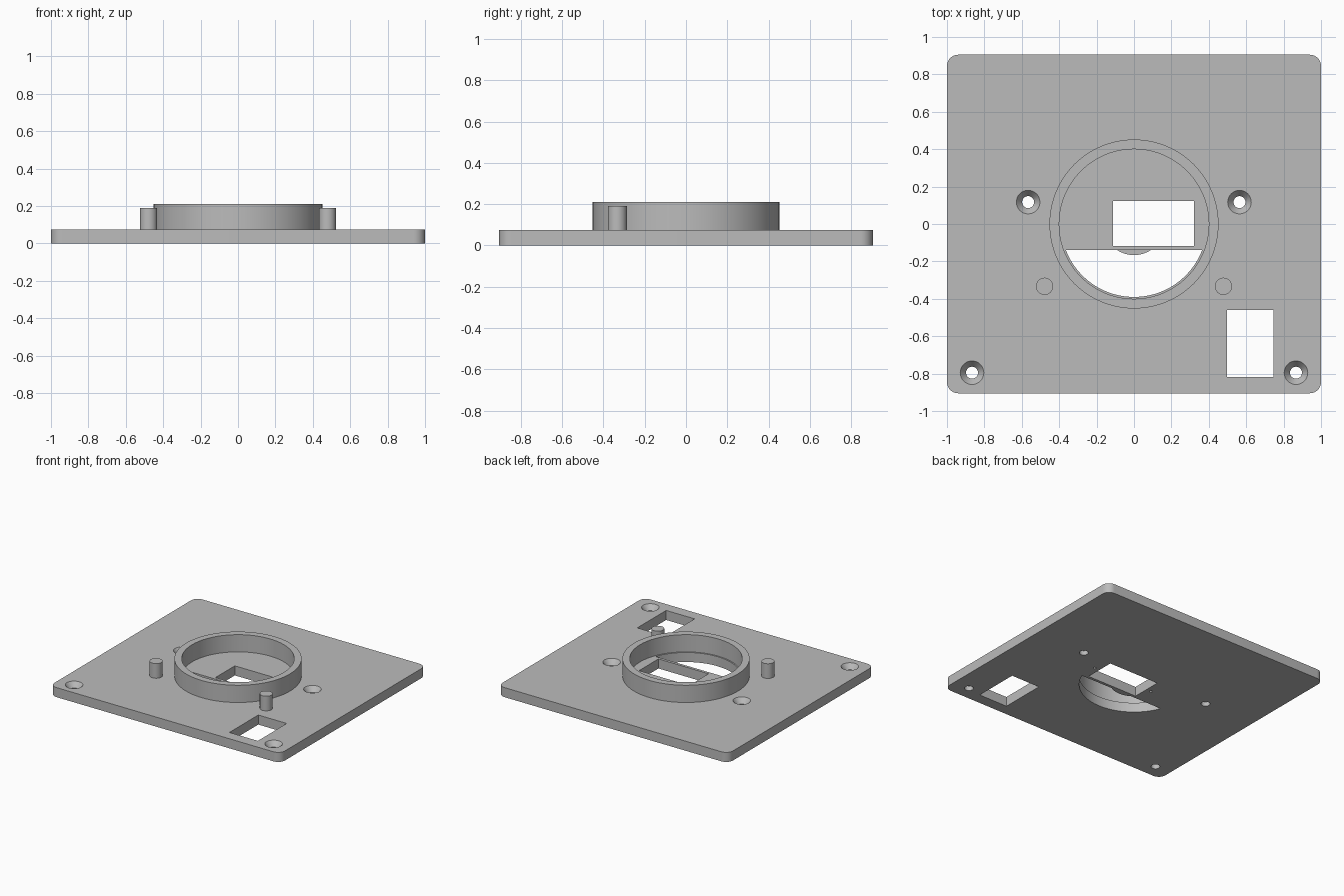
import bpy, bmesh, math

if "Cube" in bpy.data.objects:
    bpy.data.objects.remove(bpy.data.objects["Cube"])

T = 0.075          # plate thickness
grey = bpy.data.materials.new("matte grey")
grey.diffuse_color = (0.5, 0.5, 0.5, 1)
grey.use_nodes = True
grey.node_tree.nodes["Principled BSDF"].inputs["Base Color"].default_value = grey.diffuse_color


def finish(bm, name):
    bmesh.ops.recalc_face_normals(bm, faces=bm.faces)
    me = bpy.data.meshes.new(name)
    bm.to_mesh(me)
    bm.free()
    me.materials.append(grey)
    ob = bpy.data.objects.new(name, me)
    bpy.context.collection.objects.link(ob)
    return ob


def prism(name, pts, z0, z1):
    """Extrude a flat outline from z0 to z1."""
    bm = bmesh.new()
    f = bm.faces.new([bm.verts.new((x, y, z0)) for x, y in pts])
    r = bmesh.ops.extrude_face_region(bm, geom=[f])
    vs = [v for v in r["geom"] if isinstance(v, bmesh.types.BMVert)]
    bmesh.ops.translate(bm, verts=vs, vec=(0, 0, z1 - z0))
    return finish(bm, name)


def lathe(name, profile, cx=0, cy=0, n=48, closed=False):
    """Revolve (radius, z) points about a vertical axis, capping open ends."""
    bm = bmesh.new()
    rings = [[bm.verts.new((cx + r * math.cos(2 * math.pi * i / n),
                            cy + r * math.sin(2 * math.pi * i / n), z))
              for i in range(n)] for r, z in profile]
    pairs = list(zip(rings, rings[1:]))
    if closed:
        pairs.append((rings[-1], rings[0]))
    else:
        bm.faces.new(rings[0])
        bm.faces.new(rings[-1])
    for a, b in pairs:
        for i in range(n):
            j = (i + 1) % n
            bm.faces.new((a[i], a[j], b[j], b[i]))
    return finish(bm, name)


def arc(cx, cy, r, a0, a1, n):
    return [(cx + r * math.cos(a0 + (a1 - a0) * i / n),
             cy + r * math.sin(a0 + (a1 - a0) * i / n)) for i in range(n + 1)]


def rect(x0, x1, y0, y1):
    return [(x0, y0), (x1, y0), (x1, y1), (x0, y1)]


def cut(ob, cutters):
    """Subtract cutters and bake the result."""
    for c in cutters:
        m = ob.modifiers.new("cut", 'BOOLEAN')
        m.operation, m.solver, m.object = 'DIFFERENCE', 'EXACT', c
        c.hide_render = True
    dg = bpy.context.evaluated_depsgraph_get()
    me = bpy.data.meshes.new_from_object(ob.evaluated_get(dg))
    ob.modifiers.clear()
    ob.data = me


# Base plate with rounded corners
W, D, R = 1.0, 0.905, 0.06
outline = []
for k, (sx, sy) in enumerate([(1, 1), (-1, 1), (-1, -1), (1, -1)]):
    outline += arc(sx * (W - R), sy * (D - R), R,
                   k * math.pi / 2, (k + 1) * math.pi / 2, 10)
plate = prism("base_plate", outline, 0, T)

# Openings: display window, corner window, circular segment
window = prism("window_cutter", rect(-0.113, 0.322, -0.118, 0.122), -0.1, 0.15)
port = prism("port_cutter", rect(0.498, 0.745, -0.818, -0.46), -0.1, 0.15)
a = math.asin(0.14 / 0.39)
segment = prism("segment_cutter", arc(0, 0, 0.39, math.pi + a, 2 * math.pi - a, 48),
                -0.1, 0.15)
cutters = [window, port, segment]

# Countersunk screw holes
for x, y in [(-0.566, 0.117), (0.564, 0.117), (-0.866, -0.795), (0.866, -0.795)]:
    cutters.append(lathe("screw_cutter", [(0.032, -0.1), (0.032, 0.035),
                   (0.063, T), (0.063, 0.15)], x, y, 32))

# Blind pilot holes on the underside
for x in (-0.155, 0.365):
    cutters.append(lathe("pilot_cutter", [(0.011, -0.1), (0.011, 0.045)], x, 0.002, 16))
cut(plate, cutters)

# Small curved lip under the window edge
lip_a = math.asin(0.14 / 0.166)
lip = prism("window_lip", arc(0, 0, 0.166, math.pi + lip_a, 2 * math.pi - lip_a, 16),
            0, 0.055)

# Raised collar
collar = lathe("collar", [(0.452, T - 0.005), (0.452, 0.21), (0.40, 0.21),
                          (0.40, T - 0.005)], n=96, closed=True)

# Locating pins
pins = [lathe("locating_pin", [(0.046, T - 0.005), (0.046, 0.19)], s * 0.478, -0.333, 32)
        for s in (-1, 1)]

# Remove helpers and smooth the round surfaces
for c in cutters:
    bpy.data.objects.remove(c)
for ob in [plate, lip, collar] + pins:
    bpy.ops.object.select_all(action='DESELECT')
    ob.select_set(True)
    bpy.context.view_layer.objects.active = ob
    bpy.ops.object.shade_smooth_by_angle()
